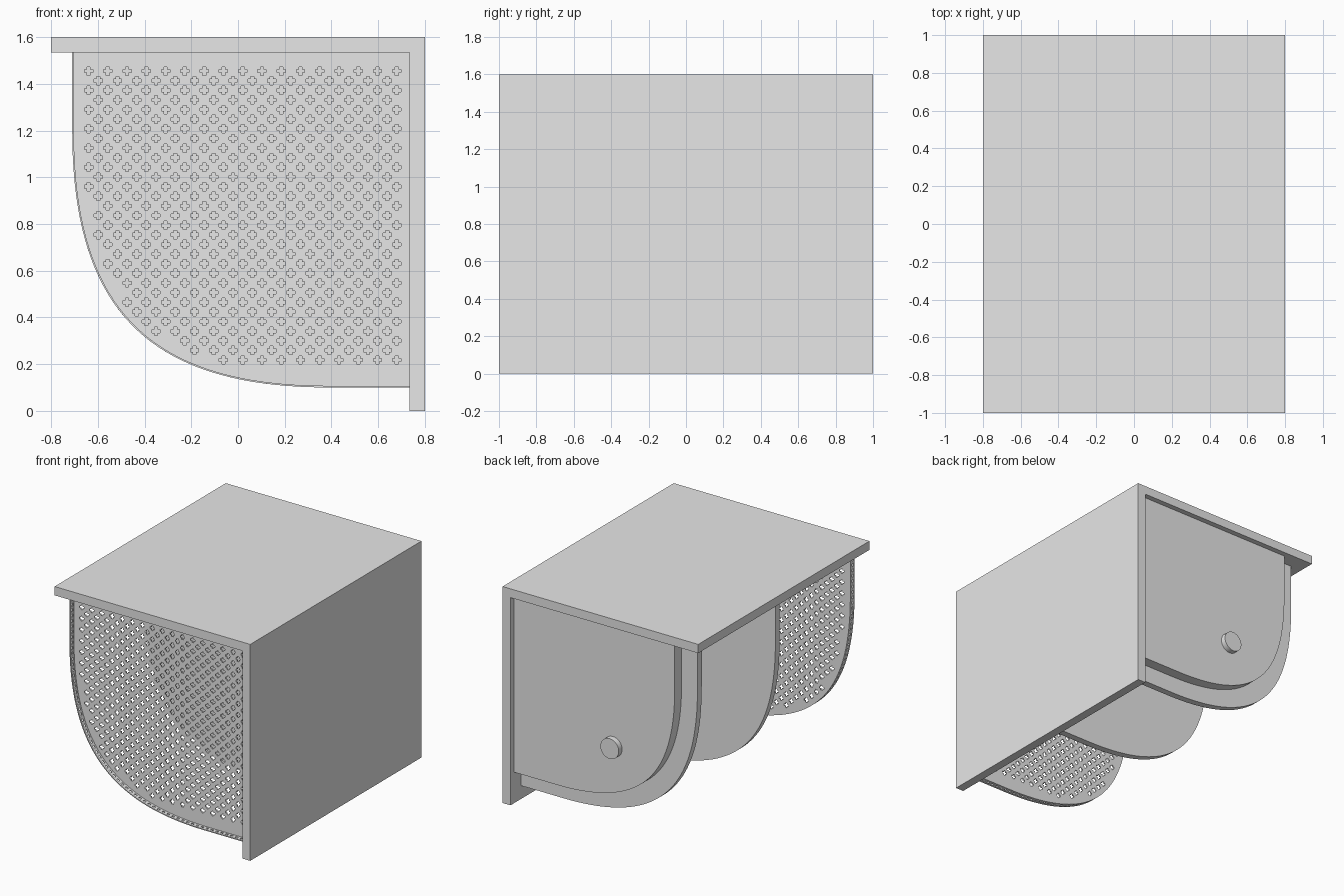
import bpy, bmesh
from mathutils import Vector
from mathutils.geometry import interpolate_bezier

cube = bpy.data.objects.get("Cube")
if cube:
    bpy.data.objects.remove(cube)

# Single plain grey
grey = bpy.data.materials.new("light_grey")
grey.use_nodes = True
COLOUR = (0.8, 0.8, 0.8, 1)
grey.diffuse_color = COLOUR
grey.node_tree.nodes["Principled BSDF"].inputs["Base Color"].default_value = COLOUR

TOP, WALL = 1.535, 0.735      # underside of the top slab, inner face of the side wall


def rounded_path(left, bottom, start_z, end_x, k=0.7):
    """Open path: down the left edge, round the big corner, along the bottom."""
    corner = Vector((left, bottom, 0))
    a, b = Vector((left, start_z, 0)), Vector((end_x, bottom, 0))
    curve = interpolate_bezier(a, a.lerp(corner, k), b.lerp(corner, k), b, 40)
    return [Vector((left, TOP, 0))] + list(curve) + [Vector((WALL, bottom, 0))]


def plate(name, loops, y_front, y_back):
    """Flat plate in the XZ plane; loops after the first become holes."""
    data = bpy.data.curves.new(name, 'CURVE')
    data.dimensions = '2D'
    data.fill_mode = 'BOTH'
    data.extrude = (y_back - y_front) / 2
    for loop in loops:
        spline = data.splines.new('POLY')
        spline.points.add(len(loop) - 1)
        for point, p in zip(spline.points, loop):
            point.co = (p[0], p[1], 0, 1)
        spline.use_cyclic_u = True
    ob = bpy.data.objects.new(name, data)
    bpy.context.collection.objects.link(ob)
    ob.location.y = (y_front + y_back) / 2
    ob.rotation_euler.x = 1.5707963
    finish(ob)
    bpy.ops.object.convert(target='MESH')
    bpy.ops.object.shade_smooth_by_angle(angle=0.5)
    return ob


def finish(ob):
    ob.data.materials.append(grey)
    bpy.ops.object.select_all(action='DESELECT')
    ob.select_set(True)
    bpy.context.view_layer.objects.active = ob


def resample(path, step):
    """Points at even spacing along a path."""
    out, carry = [path[0]], step
    for a, b in zip(path, path[1:]):
        length, at = (b - a).length, carry
        while at <= length:
            out.append(a.lerp(b, at / length))
            at += step
        carry = at - length
    return out + [path[-1]]


def cross(x, z, r=0.018, t=0.007):
    """Plus-shaped outline."""
    quarter = [(r, -t), (r, t), (t, t)]
    pts = []
    for _ in range(4):
        pts += [(x + u, z + v) for u, v in quarter]
        quarter = [(-v, u) for u, v in quarter]
    return pts


# Top slab and side wall in one L-shaped profile
plate("top_and_side_wall",
      [[(-0.8, TOP), (WALL, TOP), (WALL, 0), (0.8, 0), (0.8, 1.6), (-0.8, 1.6)]], -1, 1)

# Solid panels
outer = rounded_path(-0.71, 0.1, 1.2, 0.39)
inner = rounded_path(-0.58, 0.23, 1.2, 0.39)
corner = [(WALL, TOP)]
plate("middle_panel", [outer + corner], -0.08, -0.03)
plate("rear_panel", [outer + corner], 0.83, 0.88)
plate("rear_cover", [inner + corner], 0.88, 0.96)

# Perforated front sheet: staggered crosses that keep clear of the curved edge
edge = resample(outer, 0.01)
PITCH = 0.0825
holes = []
for row in range(31):
    z = 1.455 - row * PITCH / 2
    for col in range(17 - row % 2):
        p = Vector((-0.64 + (col + row % 2 / 2) * PITCH, z, 0))
        beyond = any(q.x > p.x and q.y > p.y for q in edge)
        if not beyond and min((q - p).length for q in edge) > 0.047:
            holes.append(cross(p.x, p.y))
plate("perforated_front_sheet", [outer + corner] + holes, -0.912, -0.905)

# Lip in front of the sheet, with a row of slots along it
bm = bmesh.new()
depths = (-0.955, -0.94, -0.925, -0.91)
grid = [[bm.verts.new((p.x, y, p.y)) for y in depths] for p in resample(outer, 0.02)]
for i, (a, b) in enumerate(zip(grid, grid[1:])):
    for j in range(3):
        if j != 1 or i % 2 == 0:
            bm.faces.new((a[j], a[j + 1], b[j + 1], b[j]))
bmesh.ops.recalc_face_normals(bm, faces=bm.faces)
if sum(f.normal.x + f.normal.z for f in bm.faces) > 0:
    bmesh.ops.reverse_faces(bm, faces=bm.faces)
mesh = bpy.data.meshes.new("front_lip")
bm.to_mesh(mesh)
bm.free()
lip = bpy.data.objects.new("front_lip", mesh)
bpy.context.collection.objects.link(lip)
finish(lip)
solid = lip.modifiers.new("thickness", 'SOLIDIFY')
solid.thickness = 0.007
solid.offset = -1

# Round knob on the rear cover
bpy.ops.mesh.primitive_cylinder_add(vertices=32, radius=0.075, depth=0.04,
                                    location=(-0.075, 0.98, 0.635),
                                    rotation=(1.5707963, 0, 0))
knob = bpy.context.object
knob.name = "rear_knob"
finish(knob)
bpy.ops.object.shade_smooth_by_angle(angle=0.5)
